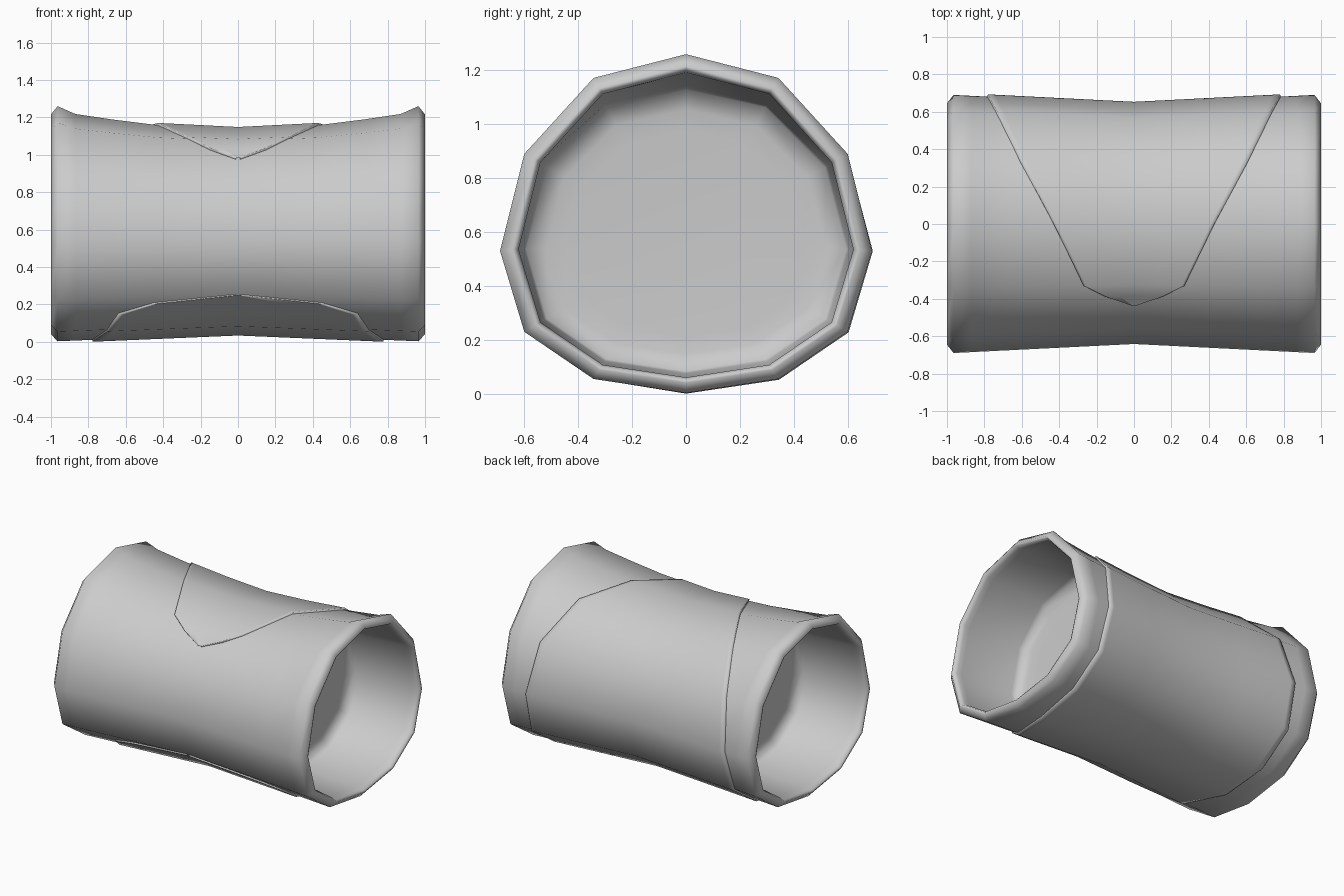
import bpy, bmesh, math

if "Cube" in bpy.data.objects:
    bpy.data.objects.remove(bpy.data.objects["Cube"])

# Twelve-sided rim section, half of it as (y, z) from the axis, then mirrored
AXIS_Z = 0.58
HALF = [(0, .68), (.343, .592), (.6, .31), (.69, -.05), (.6, -.35), (.343, -.525), (0, -.577)]
SECTION = HALF + [(-y, z) for y, z in HALF[-2:0:-1]]
# Extra drop of the top edge between the flared rims, as (|x|, drop)
DROOP = [(0, .075), (.43, .075), (.68, .056), (.87, .037), (.965, 0), (1.1, 0)]


def droop(x):
    x = abs(x)
    for (x0, d0), (x1, d1) in zip(DROOP, DROOP[1:]):
        if x <= x1:
            return d0 + (d1 - d0) * (x - x0) / (x1 - x0)
    return 0


def rim_point(k):
    i = math.floor(k)
    t = k - i
    a, b = SECTION[i % 12], SECTION[(i + 1) % 12]
    return a[0] + (b[0] - a[0]) * t, a[1] + (b[1] - a[1]) * t


def outer_point(x, k, grow=1.0):
    y, z = rim_point(k)
    s = (0.93 + 0.07 * min(1, abs(x) / .965)) * grow
    drop = droop(x) * max(0, z / .68) ** 2
    return x, y * s, AXIS_Z + z * s - drop


def inner_point(x, k, f):
    y, z = rim_point(k)
    drop = .5 * droop(x) * max(0, z / .68) ** 2
    return x, y * f, AXIS_Z + z * f - drop


def finish(bm, name):
    bmesh.ops.remove_doubles(bm, verts=bm.verts, dist=.0005)
    bmesh.ops.recalc_face_normals(bm, faces=bm.faces)
    mesh = bpy.data.meshes.new(name)
    bm.to_mesh(mesh)
    bm.free()
    mesh.polygons.foreach_set("use_smooth", [True] * len(mesh.polygons))
    ob = bpy.data.objects.new(name, mesh)
    bpy.context.collection.objects.link(ob)
    return ob


# Sleeve: waisted outer wall, chamfered lips, deep recess and a plug at both ends
bm = bmesh.new()
recess = [(.47, .64), (.475, .75), (.49, .86), (.53, .875), (.93, .905), (.97, .90),
          (.995, .915), (1.0, .935)]
rings = [[inner_point(-x, k, f) for k in range(12)] for x, f in recess]
rings += [[outer_point(x, k) for k in range(12)]
          for x in (-.965, -.87, -.68, -.43, 0, .43, .68, .87, .965)]
rings += [[inner_point(x, k, f) for k in range(12)] for x, f in reversed(recess)]
rings = [[bm.verts.new(p) for p in r] for r in rings]
for a, b in zip(rings, rings[1:]):
    for k in range(12):
        j = (k + 1) % 12
        bm.faces.new((a[k], a[j], b[j], b[k]))
bm.faces.new(rings[0])
bm.faces.new(rings[-1])
finish(bm, "sleeve")

# Wrap: thin sheet around the back, narrowing to tongues over the top and below
bm = bmesh.new()
ROWS = [(-1.46, .01), (-1.25, .15), (-1, .27), (0, .43), (1, .61), (2, .735), (3, .785),
        (4, .8), (5, .8), (6, .78), (7, .7), (7.5, .64), (7.8, .45), (8, .01)]
# Columns as (share of half width, offset); the outermost turn down onto the sleeve
COLS = ((-1, .998), (-.995, 1.018), (-.95, 1.018), (-.5, 1.018), (0, 1.018),
        (.5, 1.018), (.95, 1.018), (.995, 1.018), (1, .998))
grid = [[bm.verts.new(outer_point(w * t, k, g)) for t, g in COLS] for k, w in ROWS]
for a, b in zip(grid, grid[1:]):
    for i in range(len(COLS) - 1):
        bm.faces.new((a[i], a[i + 1], b[i + 1], b[i]))
finish(bm, "wrap")
